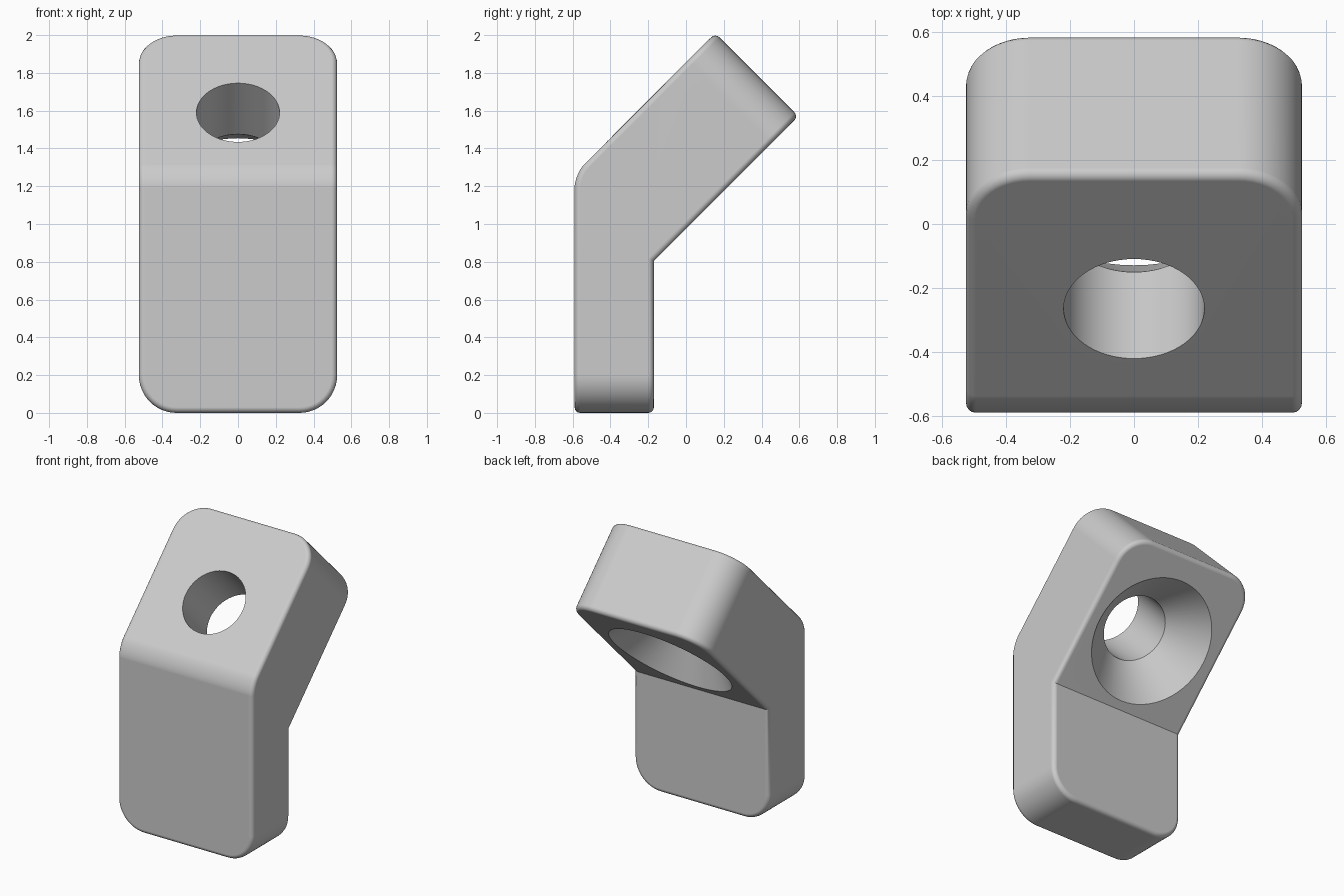
import bpy, bmesh, math
from mathutils import Vector, Matrix

cube = bpy.data.objects.get("Cube")
if cube:
    bpy.data.objects.remove(cube, do_unlink=True)

grey = bpy.data.materials.new("light_grey")
grey.use_nodes = True
colour = (0.6, 0.6, 0.6, 1)
grey.diffuse_color = colour
grey.node_tree.nodes["Principled BSDF"].inputs["Base Color"].default_value = colour

HALF_WIDTH = 0.525
CORNER, EDGE, CREASE = 0.2, 0.03, 0.075


def add_object(name, bm):
    bmesh.ops.recalc_face_normals(bm, faces=bm.faces)
    mesh = bpy.data.meshes.new(name)
    bm.to_mesh(mesh)
    bm.free()
    mesh.materials.append(grey)
    obj = bpy.data.objects.new(name, mesh)
    bpy.context.collection.objects.link(obj)
    return obj


def round_edges(bm, edges, size, segments):
    bmesh.ops.bevel(bm, geom=edges, offset=size, offset_type='OFFSET',
                    segments=segments, profile=0.5, affect='EDGES', clamp_overlap=False)
    bm.normal_update()


# Bent bracket: side profile (y, z) extruded across the width
profile = [(-0.59, 0), (-0.17, 0), (-0.17, 0.805), (0.595, 1.57), (0.155, 2.01), (-0.59, 1.265)]
bm = bmesh.new()
side = bm.faces.new([bm.verts.new((-HALF_WIDTH, y, z)) for y, z in profile])
out = bmesh.ops.extrude_face_region(bm, geom=[side])
bmesh.ops.translate(bm, vec=(2 * HALF_WIDTH, 0, 0),
                    verts=[g for g in out["geom"] if isinstance(g, bmesh.types.BMVert)])
bmesh.ops.recalc_face_normals(bm, faces=bm.faces)


def is_end_corner(e):
    a, b = (v.co for v in e.verts)
    return abs(a.x - b.x) < 0.01 and (max(a.z, b.z) < 0.01 or min(a.y + a.z, b.y + b.z) > 2.1)


def is_front_bend(e):
    return all(abs(v.co.z - 1.265) < 0.01 for v in e.verts)


# Large rounded corners at both ends, soft outer bend, then small perimeter fillets
round_edges(bm, [e for e in bm.edges if is_end_corner(e)], CORNER, 12)
round_edges(bm, [e for e in bm.edges if is_front_bend(e)], CREASE, 8)
round_edges(bm, [e for e in bm.edges if e.calc_face_angle(0) > math.radians(60)], EDGE, 4)
bracket = add_object("bent_bracket", bm)

# Countersunk hole: lathe profile (radius, depth along the hole axis)
bm = bmesh.new()
rings = []
for radius, depth in [(0.22, -0.2), (0.22, 0.382), (0.43, 0.622), (0.43, 0.8)]:
    ring = bmesh.ops.create_circle(bm, segments=64, radius=radius,
                                   matrix=Matrix.Translation((0, 0, depth)))["verts"]
    rings.append(ring)
for a, b in zip(rings, rings[1:]):
    for i in range(64):
        j = (i + 1) % 64
        bm.faces.new((a[i], a[j], b[j], b[i]))
bm.faces.new(rings[0])
bm.faces.new(rings[-1])
turn = Vector((0, 1, -1)).to_track_quat('Z', 'X').to_matrix().to_4x4()
bm.transform(Matrix.Translation((0, -0.265, 1.59)) @ turn)
cutter = add_object("hole_cutter", bm)
cutter.hide_render = True

cut = bracket.modifiers.new("hole", 'BOOLEAN')
cut.operation = 'DIFFERENCE'
cut.solver = 'EXACT'
cut.object = cutter
bpy.ops.object.select_all(action='DESELECT')
bpy.context.view_layer.objects.active = bracket
bracket.select_set(True)
bpy.ops.object.modifier_apply(modifier="hole")
bpy.data.objects.remove(cutter, do_unlink=True)

# Smooth fillets with crisp hole rims and flat faces
bpy.ops.object.shade_smooth_by_angle(angle=math.radians(30))
weighted = bracket.modifiers.new("flat_faces", 'WEIGHTED_NORMAL')
weighted.keep_sharp = True
